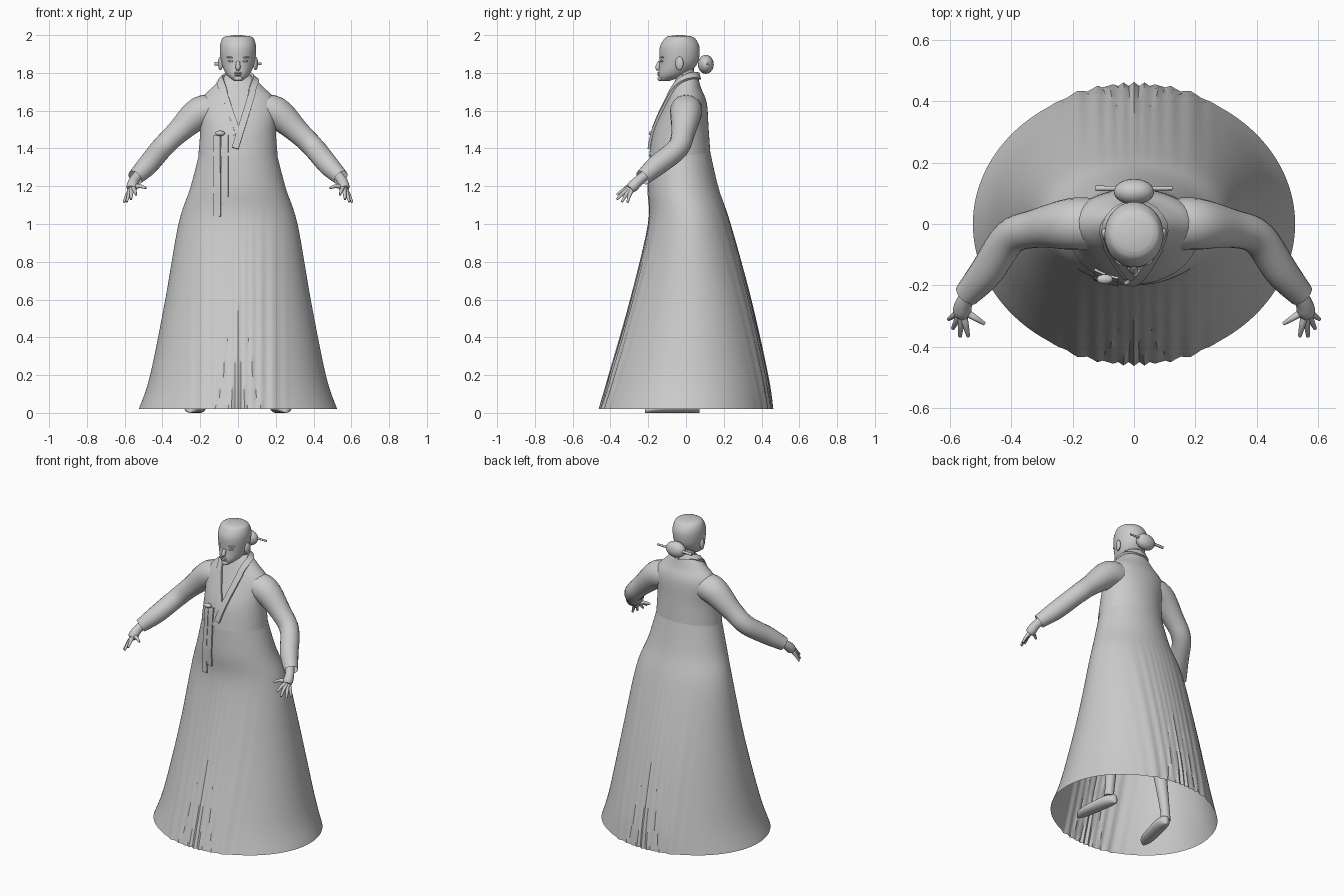
import bpy, bmesh, math
from mathutils import Vector
from mathutils.bvhtree import BVHTree

default_cube = bpy.data.objects.get("Cube")
if default_cube:
    bpy.data.objects.remove(default_cube, do_unlink=True)

tone = (0.6, 0.6, 0.6, 1)
grey = bpy.data.materials.new("plain grey")
grey.use_nodes = True
grey.diffuse_color = tone
grey.node_tree.nodes["Principled BSDF"].inputs["Base Color"].default_value = tone


def finish(name, bm):
    """Turn a bmesh into a smooth shaded object."""
    bmesh.ops.recalc_face_normals(bm, faces=bm.faces)
    mesh = bpy.data.meshes.new(name)
    bm.to_mesh(mesh)
    bm.free()
    obj = bpy.data.objects.new(name, mesh)
    bpy.context.collection.objects.link(obj)
    mesh.materials.append(grey)
    bpy.ops.object.select_all(action="DESELECT")
    obj.select_set(True)
    bpy.context.view_layer.objects.active = obj
    bpy.ops.object.shade_smooth_by_angle(angle=math.radians(40))
    return obj


def skin(name, rings, closed=True):
    """Join equal loops of points into a surface."""
    bm = bmesh.new()
    loops = [[bm.verts.new(point) for point in ring] for ring in rings]
    for low, high in zip(loops, loops[1:]):
        for i in range(len(low)):
            bm.faces.new((low[i - 1], low[i], high[i], high[i - 1]))
    if closed:
        bm.faces.new(loops[0][::-1])
        bm.faces.new(loops[-1])
    return finish(name, bm)


def spline(keys, steps=5):
    """Smooth curve through a list of equal-length tuples."""
    keys = [Vector(key) for key in keys]
    curve = []
    for i, (start, end) in enumerate(zip(keys, keys[1:])):
        leave = (end - keys[max(i - 1, 0)]) / 2
        arrive = (keys[min(i + 2, len(keys) - 1)] - start) / 2
        for step in range(steps):
            t = step / steps
            ease = t * t * (3 - 2 * t)
            curve.append(start.lerp(end, ease) + leave * t * (1 - t) ** 2
                         - arrive * t * t * (1 - t))
    return curve + [keys[-1]]


def circle(count):
    angles = [math.tau * i / count for i in range(count)]
    return [(math.cos(angle), math.sin(angle)) for angle in angles]


def tangent(points, i):
    return (points[min(i + 1, len(points) - 1)] - points[max(i - 1, 0)]).normalized()


def no_fold(x, z):
    return 0


def loft(name, keys, count=40, closed=True, fold=no_fold):
    """Stack of ovals from (height, half width, front, back) keys."""
    rings = []
    for z, wide, front, back in spline(keys, 6):
        middle, deep = (front + back) / 2, (back - front) / 2
        rings.append([(wide * c, middle + deep * s + math.copysign(fold(wide * c, z), s), z)
                      for c, s in circle(count)])
    return skin(name, rings, closed)


def tube(name, keys, closed=True):
    """Round tube through (x, y, z, radius) keys."""
    curve = spline(keys)
    centres = [key.xyz for key in curve]
    rings = []
    for i, centre in enumerate(centres):
        along = tangent(centres, i)
        up = Vector((0, 0, 1)) if abs(along.z) < 0.9 else Vector((0, 1, 0))
        across = along.cross(up).normalized()
        upward = along.cross(across)
        rings.append([centre + curve[i][3] * (across * c + upward * s) for c, s in circle(20)])
    return skin(name, rings, closed)


def ball(name, place, size, turn=0):
    bm = bmesh.new()
    bmesh.ops.create_uvsphere(bm, u_segments=24, v_segments=14, radius=1)
    obj = finish(name, bm)
    obj.location, obj.scale = place, size
    obj.rotation_euler.z = turn
    return obj


def pleats(x, z):
    """Zigzag folds at the front and back that fade toward the waist."""
    depth = max(0, 1 - z / 1.15) * max(0, min(1, (0.27 - abs(x)) / 0.05))
    wave = abs((x * 10 + 0.3 * math.sin(14 * x)) % 1 - 0.5) * 4 - 1
    return 0.013 * depth * wave


# Skirt: open bell gathered at front and back
skirt = loft("skirt", [
    (0.02, 0.525, -0.45, 0.45), (0.2, 0.465, -0.4, 0.425), (0.6, 0.385, -0.29, 0.34),
    (1, 0.315, -0.2, 0.235), (1.2, 0.25, -0.2, 0.17), (1.42, 0.194, -0.185, 0.12)],
    count=192, closed=False, fold=pleats)

# Jacket body with sloping shoulders
jacket = loft("jacket", [
    (1.36, 0.21, -0.196, 0.13), (1.5, 0.2, -0.17, 0.12), (1.64, 0.205, -0.11, 0.11),
    (1.72, 0.14, -0.075, 0.08), (1.79, 0.065, -0.045, 0.06)], count=64, closed=False)


def surface(obj):
    bm = bmesh.new()
    bm.from_mesh(obj.data)
    tree = BVHTree.FromBMesh(bm)
    bm.free()
    return tree


jacket_surface, skirt_surface = surface(jacket), surface(skirt)


def band(name, keys, width, thick):
    """Flat strip laid on the clothes along a path."""
    centres, normals = [], []
    for point in spline(keys):
        cloth = jacket_surface if point.z > 1.37 else skirt_surface
        if point.y < -0.1:
            hit, normal, *rest = cloth.ray_cast(Vector((point.x, -1, point.z)), Vector((0, 1, 0)))
        else:
            hit, normal, *rest = cloth.find_nearest(point)
        outward = Vector((hit.x, hit.y + 0.03, 0))
        centres.append(hit)
        normals.append(normal if normal.dot(outward) > 0 else -normal)
    rings = []
    for i, (centre, normal) in enumerate(zip(centres, normals)):
        half = normal.cross(tangent(centres, i)).normalized() * width / 2
        sunk, raised = centre - normal * 0.006, centre + normal * thick
        rings.append([sunk - half, sunk + half, raised + half, raised - half])
    return skin(name, rings)


def collar(name, side, spread, end_x, end_z, width, thick):
    """Neckband from the nape over one shoulder to the chest."""
    band(name, [(0, 0.06, 1.78), (side * spread, 0, 1.765), (side * (spread - 0.01), -0.12, 1.69),
                (end_x, -0.2, end_z)], width, thick)


# Crossed collar and hanging ribbons
collar("right_outer_collar", -1, 0.1, -0.02, 1.47, 0.02, 0.006)
collar("right_collar", -1, 0.08, 0, 1.48, 0.03, 0.01)
collar("left_collar", 1, 0.083, -0.015, 1.4, 0.036, 0.013)
for name, x, bottom in (("long_ribbon", -0.11, 1.04), ("short_ribbon", -0.07, 1.1)):
    top_end, low_end = Vector((x, -0.2, 1.47)), Vector((x, -0.2, bottom))
    band(name, [top_end, top_end.lerp(low_end, 0.5), low_end], 0.04, 0.007)
ball("ribbon_knot", (-0.095, -0.18, 1.48), (0.026, 0.016, 0.014))

# Neck and head
tube("neck", [(0, 0.01, 1.66, 0.06), (0, 0, 1.75, 0.05), (0, -0.01, 1.83, 0.05)])
loft("head", [
    (1.757, 0.02, -0.14, -0.09), (1.79, 0.06, -0.146, 0), (1.85, 0.087, -0.14, 0.06),
    (1.93, 0.096, -0.14, 0.072), (1.98, 0.084, -0.115, 0.05), (1.996, 0.06, -0.09, 0.02)])
ball("crown_patch", (0, -0.035, 1.98), (0.075, 0.075, 0.02))
tube("nose", [(0, -0.13, 1.875, 0.007), (0, -0.15, 1.83, 0.013), (0, -0.14, 1.82, 0.009)])
ball("upper_lip", (0, -0.143, 1.8), (0.022, 0.009, 0.005))
ball("lower_lip", (0, -0.143, 1.79), (0.018, 0.009, 0.006))
ball("chin", (0, -0.135, 1.77), (0.025, 0.016, 0.014))

# Hair bun and long pin
ball("hair_bun", (0, 0.105, 1.845), (0.066, 0.042, 0.05))
tube("hair_pin", [(-0.125, 0.116, 1.848, 0.009), (0.125, 0.116, 1.848, 0.006)])

# Paired parts
for side, sign in (("left", 1), ("right", -1)):
    def side_tube(name, keys, closed=True):
        tube(f"{side}_{name}", [(sign * x, *rest) for x, *rest in keys], closed)

    def side_ball(name, place, size, turn):
        ball(f"{side}_{name}", (sign * place[0], *place[1:]), size, sign * turn)

    side_ball("eye", (0.036, -0.127, 1.862), (0.018, 0.008, 0.006), 0.3)
    side_ball("brow", (0.038, -0.125, 1.882), (0.024, 0.01, 0.005), 0.3)
    side_ball("ear", (0.093, -0.035, 1.85), (0.012, 0.022, 0.036), -0.3)

    # Bent sleeve with an open end
    side_tube("sleeve", [
        (0.1, 0, 1.6, 0.08), (0.2, 0, 1.59, 0.085), (0.32, -0.015, 1.485, 0.063),
        (0.405, -0.045, 1.4, 0.058), (0.48, -0.155, 1.31, 0.055), (0.545, -0.23, 1.245, 0.042)],
        closed=False)

    # Hand with fanned fingers
    palm = Vector((0.56, -0.28, 1.2))
    side_tube("palm", [(0.51, -0.19, 1.28, 0.026), (0.55, -0.25, 1.23, 0.027),
                       (*palm, 0.03), (0.565, -0.295, 1.185, 0.024)])
    for finger, tip in (("index", (0.54, -0.366, 1.155)), ("middle", (0.567, -0.366, 1.13)),
                        ("ring", (0.59, -0.34, 1.117)), ("little", (0.604, -0.31, 1.115)),
                        ("thumb", (0.487, -0.325, 1.19))):
        root, knuckle = palm.lerp(Vector(tip), 0.2), palm.lerp(Vector(tip), 0.6)
        knuckle.z += 0.006
        side_tube(f"{finger}_finger", [(*root, 0.013), (*knuckle, 0.01), (*tip, 0.006)])

    # Leg and low rounded shoe
    side_tube("leg", [(0.22, 0.03, 0.05, 0.03), (0.21, 0.03, 0.15, 0.03),
                      (0.17, 0.01, 0.5, 0.05), (0.11, 0, 0.95, 0.085)])
    rings = []
    for i in range(17):
        t = -math.cos(math.pi * i / 16)
        fullness = max(0.1, (1 - t ** 4) ** 0.5)
        wide, tall = 0.044 * fullness, (0.03 + 0.01 * t) * (0.5 + fullness / 2)
        rings.append([(wide * c, 0.147 * t, tall * (1 + s)) for c, s in circle(20)])
    shoe = skin(f"{side}_shoe", rings)
    shoe.location = (sign * 0.225, -0.073, 0)
    shoe.rotation_euler.z = sign * 0.2
